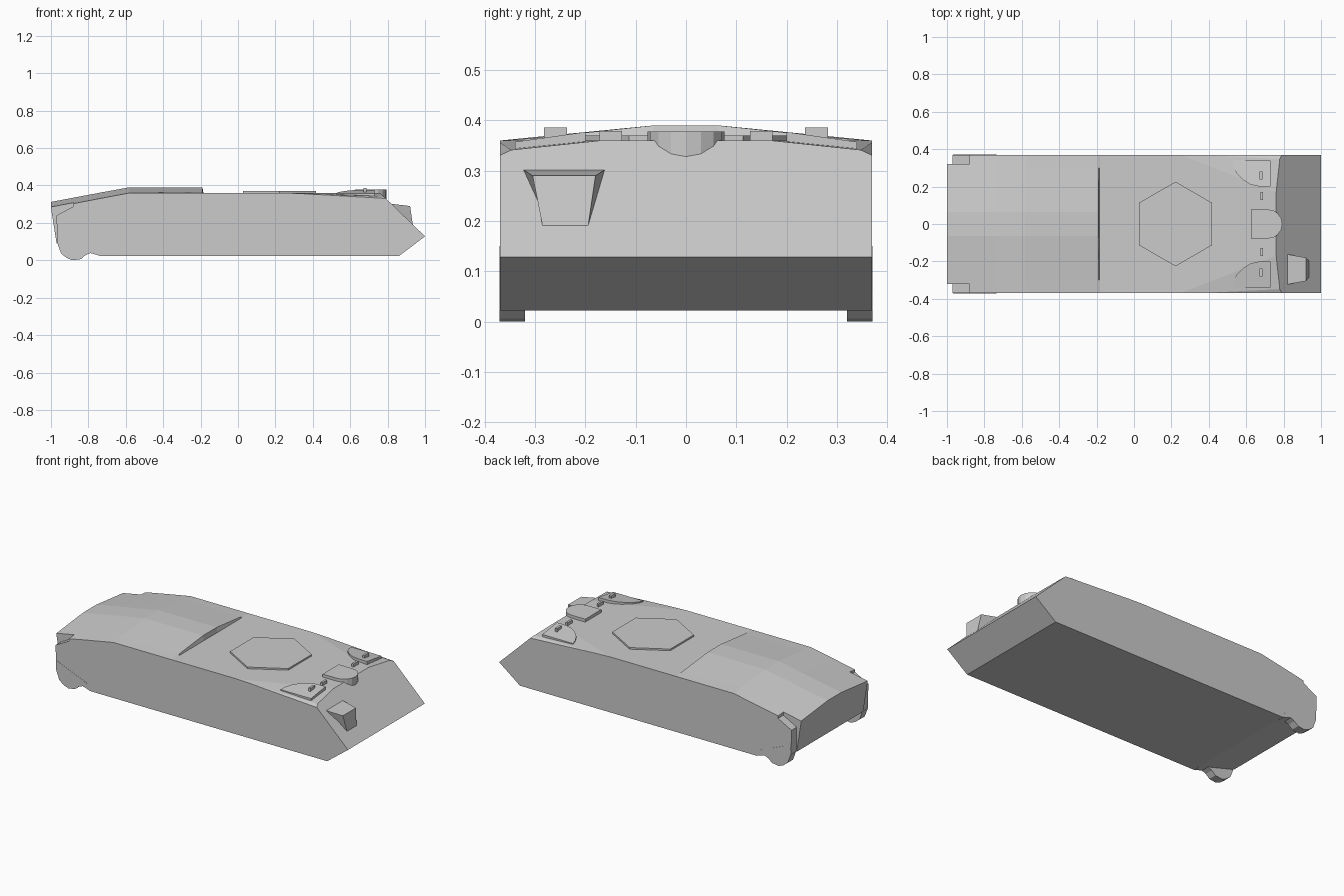
import bpy, bmesh
from math import cos, sin, pi, radians
from mathutils import Vector

if "Cube" in bpy.data.objects:
    bpy.data.objects.remove(bpy.data.objects["Cube"])


def finish(name, bm):
    bmesh.ops.recalc_face_normals(bm, faces=bm.faces[:])
    me = bpy.data.meshes.new(name)
    bm.to_mesh(me)
    bm.free()
    ob = bpy.data.objects.new(name, me)
    bpy.context.collection.objects.link(ob)
    return ob


def loft(name, rings, keep=False):
    """Skin closed rings of equal length and cap both ends."""
    bm = bmesh.new()
    vs = [[bm.verts.new(p) for p in r] for r in rings]
    n = len(vs[0])
    for a, b in zip(vs, vs[1:]):
        for i in range(n):
            bm.faces.new((a[i], a[(i + 1) % n], b[(i + 1) % n], b[i]))
    bm.faces.new(vs[0])
    bm.faces.new(vs[-1])
    bmesh.ops.recalc_face_normals(bm, faces=bm.faces[:])
    return bm if keep else finish(name, bm)


def side_prism(name, profile, y0, y1):
    return loft(name, [[(x, y, z) for x, z in profile] for y in (y0, y1)])


def slab(name, outline, top, thick):
    """Plan outline extruded down from the height function top(x, y)."""
    return loft(name, [[(x, y, top(x, y) - d) for x, y in outline] for d in (0, thick)])


def box(name, x0, x1, y0, y1, z0, z1):
    return side_prism(name, [(x0, z0), (x1, z0), (x1, z1), (x0, z1)], y0, y1)


# Hull: sections of (top x, bottom x, bottom z, edge z, shoulder z, crown z)
W, S, C = 0.37, 0.30, 0.065
sections = [(-1, -0.97, 0.09, 0.28, 0.287, 0.312),
            (-0.73, -0.73, 0.022, 0.332, 0.339, 0.363),
            (-0.58, -0.58, 0.022, 0.36, 0.367, 0.39),
            (-0.19, -0.19, 0.022, 0.36, 0.365, 0.39),
            (-0.185, -0.185, 0.022, 0.36, 0.36, 0.36),
            (0.76, 0.76, 0.022, 0.36, 0.36, 0.36),
            (1.0, 0.86, 0.022, 0.128, 0.128, 0.128)]
rings = []
for x, xb, zb, ze, zs, zc in sections:
    half = [(xb, W, zb), (x, W, ze), (x, S, zs), (x, C, zc)]
    rings.append(half + [(px, -py, pz) for px, py, pz in reversed(half)])
bm = loft("hull", rings, keep=True)

# Sloped front corners of the deck
cuts = [((0.25, W, 0.36), (0.76, 0.17, 0.36), (0.78, 0.34, 0.342)),
        ((0.28, W, 0.36), (0.79, 0.345, 0.342), (0.80, W, 0.33))]
for s in (1, -1):
    for pts in cuts:
        a, b, c = [Vector((p[0], p[1] * s, p[2])) for p in pts]
        n = (b - a).cross(c - a).normalized()
        if n.z < 0:
            n = -n
        bmesh.ops.bisect_plane(bm, geom=bm.verts[:] + bm.edges[:] + bm.faces[:], dist=1e-5,
                               plane_co=a, plane_no=n, clear_outer=True)
        bmesh.ops.holes_fill(bm, edges=[e for e in bm.edges if e.is_boundary], sides=0)
bmesh.ops.remove_doubles(bm, verts=bm.verts[:], dist=1e-5)
bmesh.ops.dissolve_limit(bm, angle_limit=radians(0.3), verts=bm.verts[:], edges=bm.edges[:])
hull = finish("hull", bm)

# Notched rear corners
notch = [(-1.1, 0.5), (-0.88, 0.5), (-0.88, 0.288), (-0.97, 0.24), (-0.965, 0.0), (-1.1, 0.0)]
for s in (1, -1):
    cutter = side_prism("notch_cutter", notch, 0.32 * s, 0.42 * s)
    cutter.hide_render = True
    mod = hull.modifiers.new("notch", 'BOOLEAN')
    mod.operation = 'DIFFERENCE'
    mod.solver = 'EXACT'
    mod.object = cutter
    bpy.context.view_layer.objects.active = hull
    bpy.ops.object.modifier_apply(modifier=mod.name)
    bpy.data.objects.remove(cutter)

# Rounded rear drive housings, hatches and small blocks on both sides
housing = [(-0.967, 0.15), (-0.962, 0.08), (-0.945, 0.035), (-0.915, 0.012), (-0.885, 0.0),
           (-0.84, 0.006), (-0.815, 0.028), (-0.785, 0.04), (-0.735, 0.022), (-0.75, 0.06)]
hatch = [(0.73, 0.20), (0.73, 0.34), (0.525, 0.34), (0.53, 0.31), (0.55, 0.27),
         (0.585, 0.235), (0.625, 0.21), (0.67, 0.20)]
for s, side in ((1, "left"), (-1, "right")):
    side_prism("rear_housing_" + side, housing, 0.32 * s, 0.371 * s)
    slab("crew_hatch_" + side, [(x, y * s) for x, y in hatch],
         lambda x, y: 0.377 - 0.14 * (abs(y) - 0.2), 0.035)
    box("hatch_block_" + side, 0.672, 0.686, 0.237 * s, 0.282 * s, 0.355, 0.386)
    box("deck_block_" + side, 0.677, 0.69, 0.127 * s, 0.172 * s, 0.35, 0.379)

# Central driver station with a rounded front
arc = [(0.72 + 0.073 * cos(a), 0.077 * sin(a))
       for a in (-pi / 2 + pi * i / 8 for i in range(9))]
slab("driver_station", [(0.625, -0.077)] + arc + [(0.625, 0.077)], lambda x, y: 0.378, 0.068)

# Hexagonal turret plate
hexagon = [(0.222 + 0.226 * sin(pi * i / 3), 0.226 * cos(pi * i / 3)) for i in range(6)]
slab("turret_plate", hexagon, lambda x, y: 0.37, 0.03)

# Tapered lamp housing on the sloped nose
loft("lamp_housing", [
    [(0.81, -0.325, 0.303), (0.81, -0.16, 0.303), (0.84, -0.195, 0.188), (0.84, -0.285, 0.188)],
    [(0.92, -0.305, 0.29), (0.92, -0.18, 0.29), (0.935, -0.195, 0.188), (0.935, -0.285, 0.188)]])
